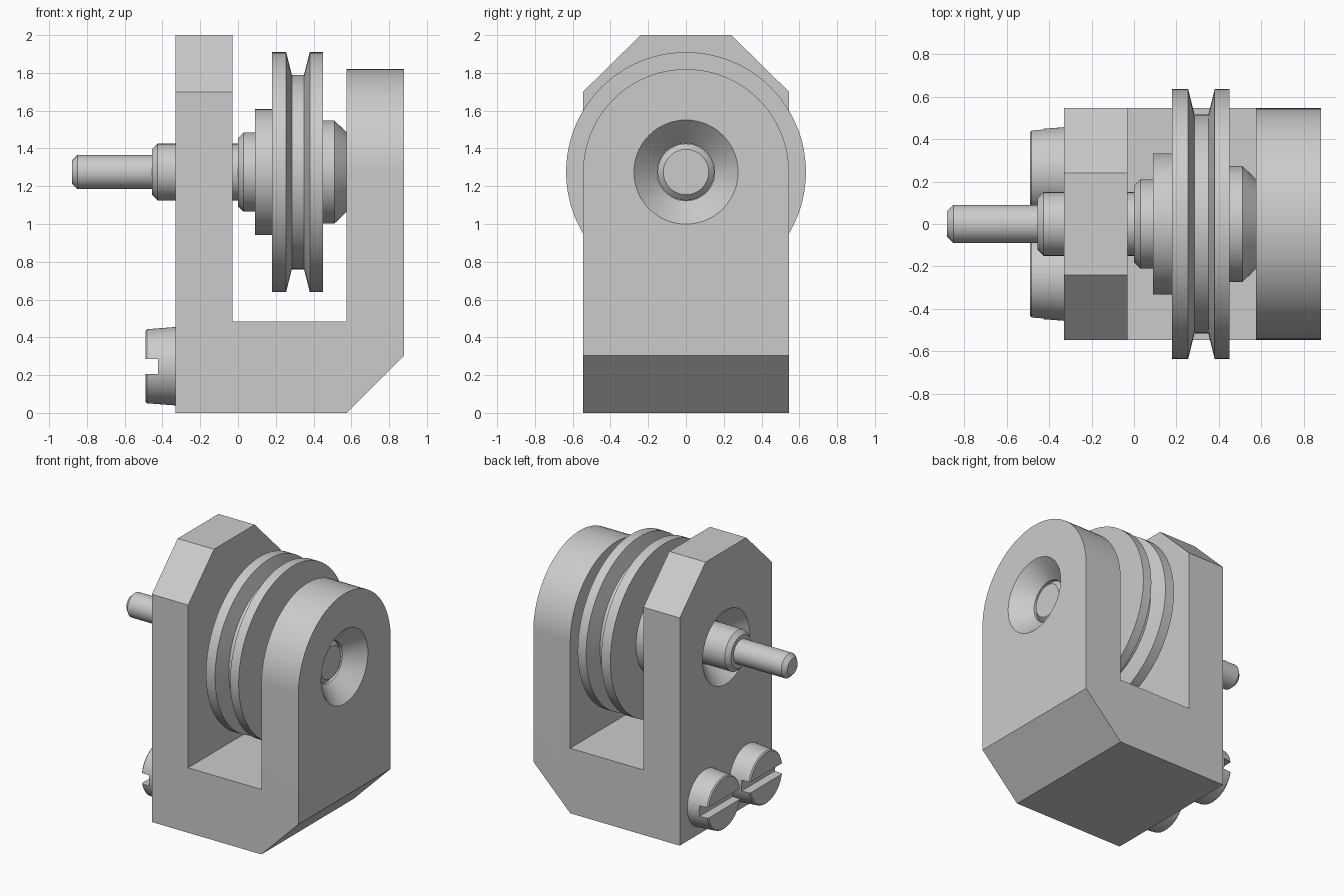
import bpy, bmesh, math

if "Cube" in bpy.data.objects:
    bpy.data.objects.remove(bpy.data.objects["Cube"])

AXIS_Z = 1.275      # height of the pulley axle
HALF_W = 0.545      # half width of the bracket


def make_object(name, bm):
    bmesh.ops.recalc_face_normals(bm, faces=bm.faces[:])
    mesh = bpy.data.meshes.new(name)
    bm.to_mesh(mesh)
    bm.free()
    obj = bpy.data.objects.new(name, mesh)
    bpy.context.collection.objects.link(obj)
    return obj


def prism(name, profile, axis, lo, hi):
    """Extrude an (x, z) profile along y, or a (y, z) profile along x."""
    bm = bmesh.new()
    place = (lambda a, b, t: (a, t, b)) if axis == 'y' else (lambda a, b, t: (t, a, b))
    ends = [[bm.verts.new(place(a, b, t)) for a, b in profile] for t in (lo, hi)]
    n = len(profile)
    for end in ends:
        bm.faces.new(end)
    for i in range(n):
        j = (i + 1) % n
        bm.faces.new((ends[0][i], ends[0][j], ends[1][j], ends[1][i]))
    return make_object(name, bm)


def lathe(name, profile, y=0.0, z=AXIS_Z, n=96):
    """Turn an (x, radius) profile about an axis parallel to x, capped at both ends."""
    bm = bmesh.new()
    rings = []
    for x, r in profile:
        rings.append([bm.verts.new((x, y + r * math.cos(2 * math.pi * k / n),
                                    z + r * math.sin(2 * math.pi * k / n))) for k in range(n)])
    for a, b in zip(rings, rings[1:]):
        for k in range(n):
            j = (k + 1) % n
            bm.faces.new((a[k], a[j], b[j], b[k]))
    bm.faces.new(rings[0])
    bm.faces.new(rings[-1])
    return make_object(name, bm)


def cut(obj, cutter):
    cutter.hide_render = True
    mod = obj.modifiers.new("cut", 'BOOLEAN')
    mod.operation = 'DIFFERENCE'
    mod.solver = 'EXACT'
    mod.object = cutter
    bpy.context.view_layer.objects.active = obj
    bpy.ops.object.modifier_apply(modifier=mod.name)
    bpy.data.objects.remove(cutter, do_unlink=True)


def smooth(obj):
    bpy.ops.object.select_all(action='DESELECT')
    obj.select_set(True)
    bpy.context.view_layer.objects.active = obj
    bpy.ops.object.shade_smooth_by_angle(angle=math.radians(20))


# U-shaped bracket, arms left overlong for trimming
bracket = prism("bracket", [(-0.33, 0), (0.575, 0), (0.88, 0.305), (0.88, 1.95), (0.575, 1.95),
                            (0.575, 0.485), (-0.03, 0.485), (-0.03, 2.1), (-0.33, 2.1)],
                'y', -HALF_W, HALF_W)

# trim the left arm to a chamfered top and the right arm to a round top
chamfer = [(-HALF_W, 1.7), (-0.24, 2), (0.24, 2), (HALF_W, 1.7)]
arc = [(-HALF_W * math.cos(math.pi * k / 48), AXIS_Z + HALF_W * math.sin(math.pi * k / 48))
       for k in range(49)]
for top, lo, hi in ((chamfer, -0.5, 0.2), (arc, 0.4, 1.0)):
    z = top[0][1]
    outline = [(-0.7, z)] + top + [(0.7, z), (0.7, 2.3), (-0.7, 2.3)]
    cut(bracket, prism("arm_trim", outline, 'x', lo, hi))

# countersunk bores in both arms
cut(bracket, lathe("left_bore", [(-0.38, 0.325), (-0.205, 0.152), (0.1, 0.152)]))
cut(bracket, lathe("right_bore", [(0.4, 0.152), (0.755, 0.152), (0.93, 0.325)]))
smooth(bracket)

# stepped axle with chamfered ends
smooth(lathe("axle", [(-0.88, 0.06), (-0.85, 0.09), (-0.455, 0.09), (-0.455, 0.12),
                      (-0.425, 0.15), (0.735, 0.15), (0.765, 0.12)]))

# grooved pulley with its hubs
smooth(lathe("pulley", [(0, 0.18), (0.03, 0.21), (0.09, 0.21), (0.09, 0.333), (0.18, 0.333),
                        (0.18, 0.635), (0.255, 0.635), (0.285, 0.515), (0.35, 0.515),
                        (0.38, 0.635), (0.45, 0.635), (0.45, 0.273), (0.51, 0.273),
                        (0.575, 0.21)]))

# slotted screws
for side, y in (("front", -0.248), ("back", 0.248)):
    screw = lathe(side + "_screw", [(-0.49, 0.188), (-0.482, 0.196), (-0.325, 0.208)],
                  y=y, z=0.247, n=64)
    slot = [(-0.6, 0.205), (-0.423, 0.205), (-0.423, 0.285), (-0.6, 0.285)]
    cut(screw, prism("slot", slot, 'y', y - 0.3, y + 0.3))
    smooth(screw)
